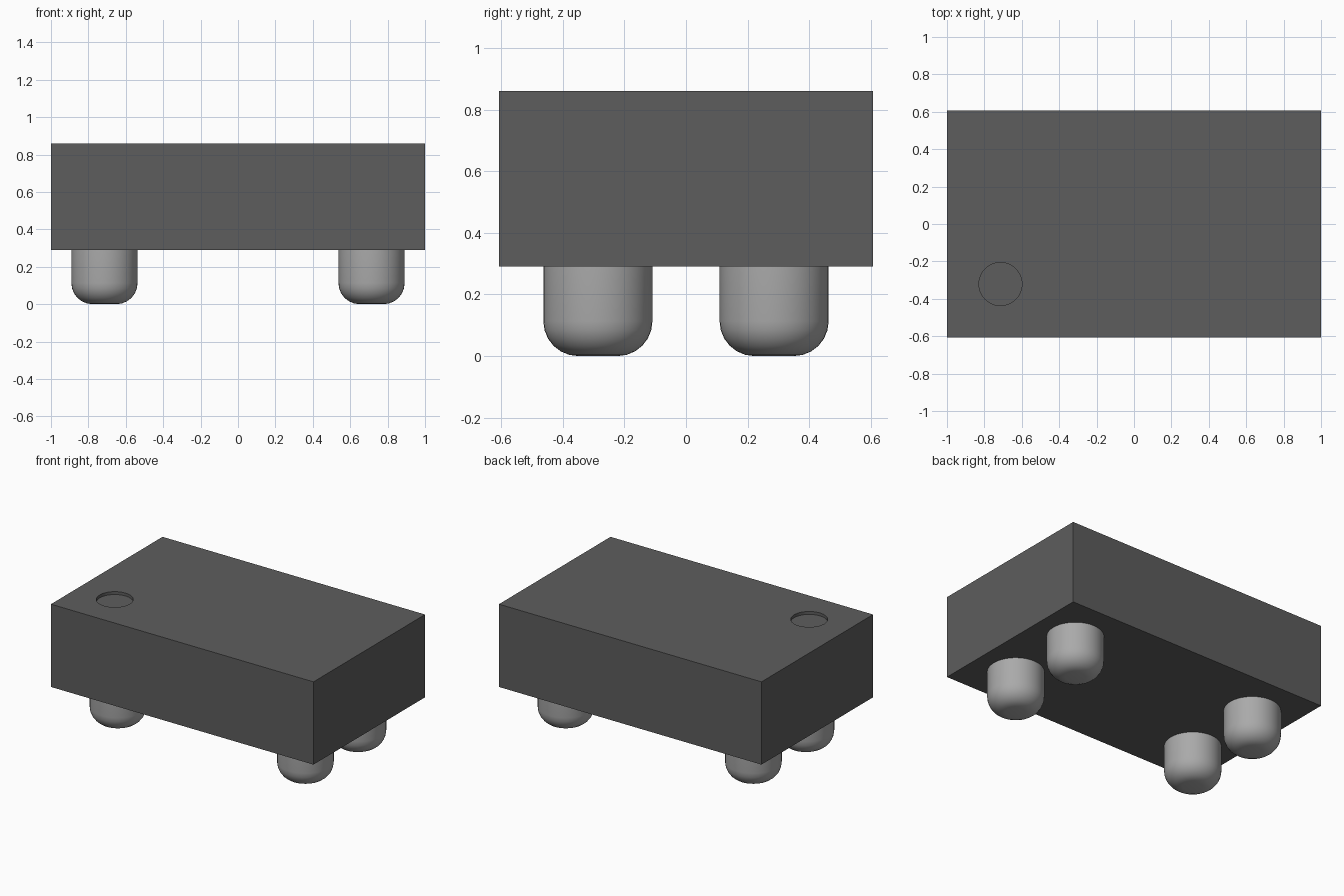
import bpy
import bmesh
import math

cube = bpy.data.objects.get("Cube")
if cube:
    bpy.data.objects.remove(cube, do_unlink=True)

HALF_X, HALF_Y = 1.0, 0.607
BOTTOM, TOP = 0.29, 0.86
FOOT_R, FILLET = 0.177, 0.113
FOOT_X, FOOT_Y = 0.714, 0.286
DIMPLE_R, DIMPLE_DEPTH = 0.115, 0.02


def material(name, value):
    mat = bpy.data.materials.new(name)
    mat.use_nodes = True
    colour = (value, value, value, 1.0)
    mat.diffuse_color = colour
    mat.node_tree.nodes["Principled BSDF"].inputs["Base Color"].default_value = colour
    return mat


def mesh_object(name, bm, mat):
    bmesh.ops.recalc_face_normals(bm, faces=bm.faces[:])
    mesh = bpy.data.meshes.new(name)
    bm.to_mesh(mesh)
    bm.free()
    mesh.materials.append(mat)
    obj = bpy.data.objects.new(name, mesh)
    bpy.context.collection.objects.link(obj)
    return obj


def select_only(obj):
    bpy.ops.object.select_all(action='DESELECT')
    obj.select_set(True)
    bpy.context.view_layer.objects.active = obj


dark_grey = material("dark grey", 0.11)
light_grey = material("light grey", 0.40)

# Package body: a plain block
bm = bmesh.new()
bmesh.ops.create_cube(bm, size=1.0)
bmesh.ops.scale(bm, vec=(2 * HALF_X, 2 * HALF_Y, TOP - BOTTOM), verts=bm.verts)
bmesh.ops.translate(bm, vec=(0, 0, (TOP + BOTTOM) / 2), verts=bm.verts)
body = mesh_object("body", bm, dark_grey)

# Shallow round dimple marking one corner of the top
bm = bmesh.new()
bmesh.ops.create_cone(bm, cap_ends=True, segments=48, radius1=DIMPLE_R,
                      radius2=DIMPLE_R, depth=2 * DIMPLE_DEPTH)
bmesh.ops.translate(bm, vec=(-0.714, -0.321, TOP), verts=bm.verts)
cutter = mesh_object("dimple_cutter", bm, dark_grey)
cutter.hide_render = True
cut = body.modifiers.new("dimple", 'BOOLEAN')
cut.operation = 'DIFFERENCE'
cut.solver = 'EXACT'
cut.object = cutter
select_only(body)
bpy.ops.object.modifier_apply(modifier=cut.name)
bpy.data.objects.remove(cutter, do_unlink=True)
bpy.ops.object.shade_smooth_by_angle(angle=math.radians(30))


# Round feet: cylinders with a filleted lower rim, spun from a profile
def foot(name, x, y):
    steps = 6
    profile = [(0, 0, 0)]
    for i in range(steps + 1):
        a = math.pi / 2 * i / steps
        profile.append((FOOT_R - FILLET + FILLET * math.sin(a), 0,
                        FILLET * (1 - math.cos(a))))
    profile += [(FOOT_R, 0, BOTTOM), (0, 0, BOTTOM)]
    bm = bmesh.new()
    verts = [bm.verts.new(p) for p in profile]
    edges = [bm.edges.new(pair) for pair in zip(verts, verts[1:])]
    bmesh.ops.spin(bm, geom=verts + edges, cent=(0, 0, 0), axis=(0, 0, 1),
                   angle=2 * math.pi, steps=40)
    bmesh.ops.remove_doubles(bm, verts=bm.verts[:], dist=1e-5)
    obj = mesh_object(name, bm, light_grey)
    obj.location = (x, y, 0)
    select_only(obj)
    bpy.ops.object.shade_smooth_by_angle(angle=math.radians(30))


for side, sx in (("left", 1), ("right", -1)):
    for end, sy in (("front", -1), ("back", 1)):
        foot(f"{end}_{side}_foot", sx * FOOT_X, sy * FOOT_Y)
